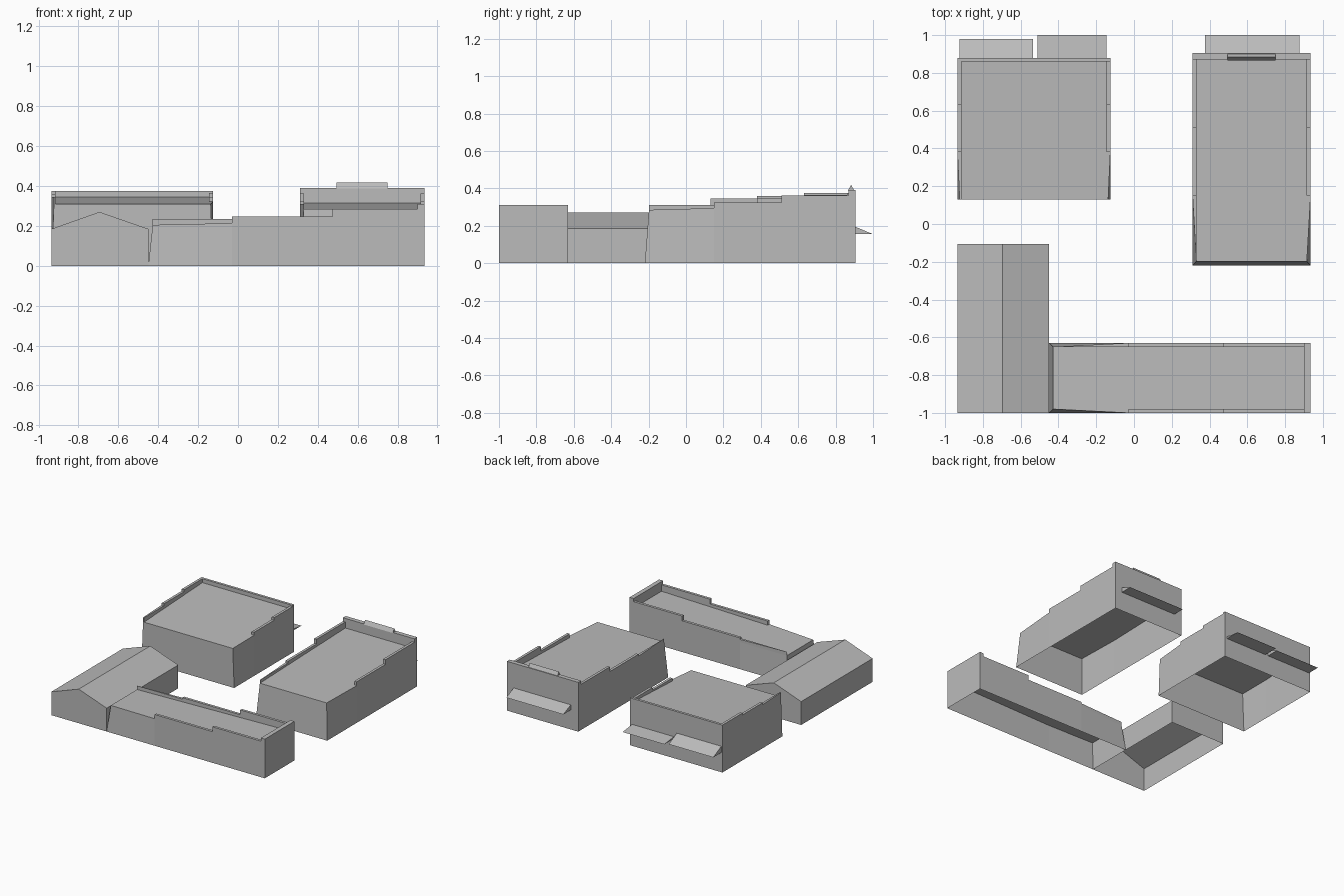
import bpy, bmesh

if "Cube" in bpy.data.objects:
    bpy.data.objects.remove(bpy.data.objects["Cube"])

grey = bpy.data.materials.new("plain grey")
grey.diffuse_color = (0.5, 0.5, 0.5, 1)
grey.use_nodes = True
grey.node_tree.nodes["Principled BSDF"].inputs["Base Color"].default_value = grey.diffuse_color


def finish(name, bm):
    bmesh.ops.recalc_face_normals(bm, faces=bm.faces[:])
    me = bpy.data.meshes.new(name)
    bm.to_mesh(me)
    bm.free()
    me.materials.append(grey)
    ob = bpy.data.objects.new(name, me)
    bpy.context.collection.objects.link(ob)
    return ob


def shell(bm, bottom, top):
    """Walls and lid between two rings of points, open underneath."""
    a = [bm.verts.new(p) for p in bottom]
    b = [bm.verts.new(p) for p in top]
    n = len(a)
    for i in range(n):
        j = (i + 1) % n
        bm.faces.new((a[i], a[j], b[j], b[i]))
    bm.faces.new(b)


def prism(name, profile, x0, x1):
    """Closed prism of a (y, z) profile along x."""
    bm = bmesh.new()
    a = [bm.verts.new((x0, y, z)) for y, z in profile]
    b = [bm.verts.new((x1, y, z)) for y, z in profile]
    n = len(a)
    for i in range(n):
        j = (i + 1) % n
        bm.faces.new((a[i], a[j], b[j], b[i]))
    bm.faces.new(a)
    bm.faces.new(b[::-1])
    return finish(name, bm)


def hall(name, along_y, u, v, lean, tuck, z, mid, steps0, steps1, end):
    """Hall with a gently rising roof, stepped side parapets and a tall end parapet.
    u runs along the hall, v across; steps are (from, to, height)."""
    bm = bmesh.new()
    (u0, u1), (v0, v1) = u, v
    top0 = u0 + lean

    def P(a, b, h):
        return (b, a, h) if along_y else (a, b, h)

    def roof(a):
        return z[0] + (z[1] - z[0]) * (a - top0) / (u1 - top0)

    def inset(a):
        return tuck * max(0, (mid - a) / (mid - top0))

    # walls and roof
    plan = [(u0, v0), (mid, v0), (u1, v0), (u1, v1), (mid, v1), (u0, v1)]
    ring = [(top0, v0 + tuck), (mid, v0), (u1, v0),
            (u1, v1), (mid, v1), (top0, v1 - tuck)]
    shell(bm, [P(a, b, 0) for a, b in plan], [P(a, b, roof(a)) for a, b in ring])

    # stepped side parapets
    for steps, edge, s in ((steps0, v0, 1), (steps1, v1, -1)):
        for a, b, h in steps:
            oa, ob = edge + s * inset(a), edge + s * inset(b)
            inner = edge + s * 0.021
            q = [(a, oa), (b, ob), (b, inner), (a, inner)]
            shell(bm, [P(c, d, roof(c)) for c, d in q], [P(c, d, h) for c, d in q])

    # end parapet
    thick, h = end
    q = [(u1 - thick, v0), (u1, v0), (u1, v1), (u1 - thick, v1)]
    shell(bm, [P(c, d, roof(c)) for c, d in q], [P(c, d, h) for c, d in q])
    return finish(name, bm)


# three flat-roofed halls
hall("square_hall", True, (0.13, 0.88), (-0.935, -0.125), 0, 0.012, (0.31, 0.345), 0.38,
     [(0.13, 0.38, 0.345), (0.38, 0.63, 0.36), (0.63, 0.86, 0.375)],
     [(0.38, 0.63, 0.345), (0.63, 0.86, 0.365)], (0.02, 0.375))
hall("long_hall", True, (-0.22, 0.905), (0.31, 0.935), 0.022, 0.02, (0.285, 0.315), 0.15,
     [(-0.198, 0.15, 0.31), (0.15, 0.51, 0.325), (0.51, 0.87, 0.362)],
     [(0.15, 0.51, 0.325), (0.51, 0.87, 0.362)], (0.035, 0.39))
hall("front_hall", False, (-0.45, 0.935), (-1.0, -0.63), 0.022, 0.02, (0.205, 0.235), -0.03,
     [(-0.03, 0.475, 0.247), (0.475, 0.9, 0.285)],
     [(-0.428, -0.03, 0.235), (-0.03, 0.475, 0.247), (0.475, 0.9, 0.285)], (0.035, 0.31))

# gabled building, open underneath
bm = bmesh.new()
ends = []
for y in (-1.0, -0.105):
    ends.append([bm.verts.new((x, y, h)) for x, h in
                 ((-0.935, 0), (-0.935, 0.185), (-0.695, 0.27), (-0.45, 0.185), (-0.45, 0))])
    bm.faces.new(ends[-1])
for i in range(4):
    bm.faces.new((ends[0][i], ends[0][i + 1], ends[1][i + 1], ends[1][i]))
finish("gabled_building", bm)

# raised crest on the long hall's end parapet
prism("parapet_crest", [(0.865, 0.388), (0.9, 0.388), (0.883, 0.418)], 0.495, 0.75)

# sloping canopies on the back walls
for name, x0, x1, y0, y1, z0 in (("canopy_left", -0.925, -0.535, 0.88, 0.98, 0.205),
                                 ("canopy_middle", -0.51, -0.145, 0.88, 1.0, 0.17),
                                 ("canopy_right", 0.375, 0.875, 0.905, 1.0, 0.195)):
    prism(name, [(y0, 0.155), (y1, 0.155), (y0, z0)], x0, x1)
